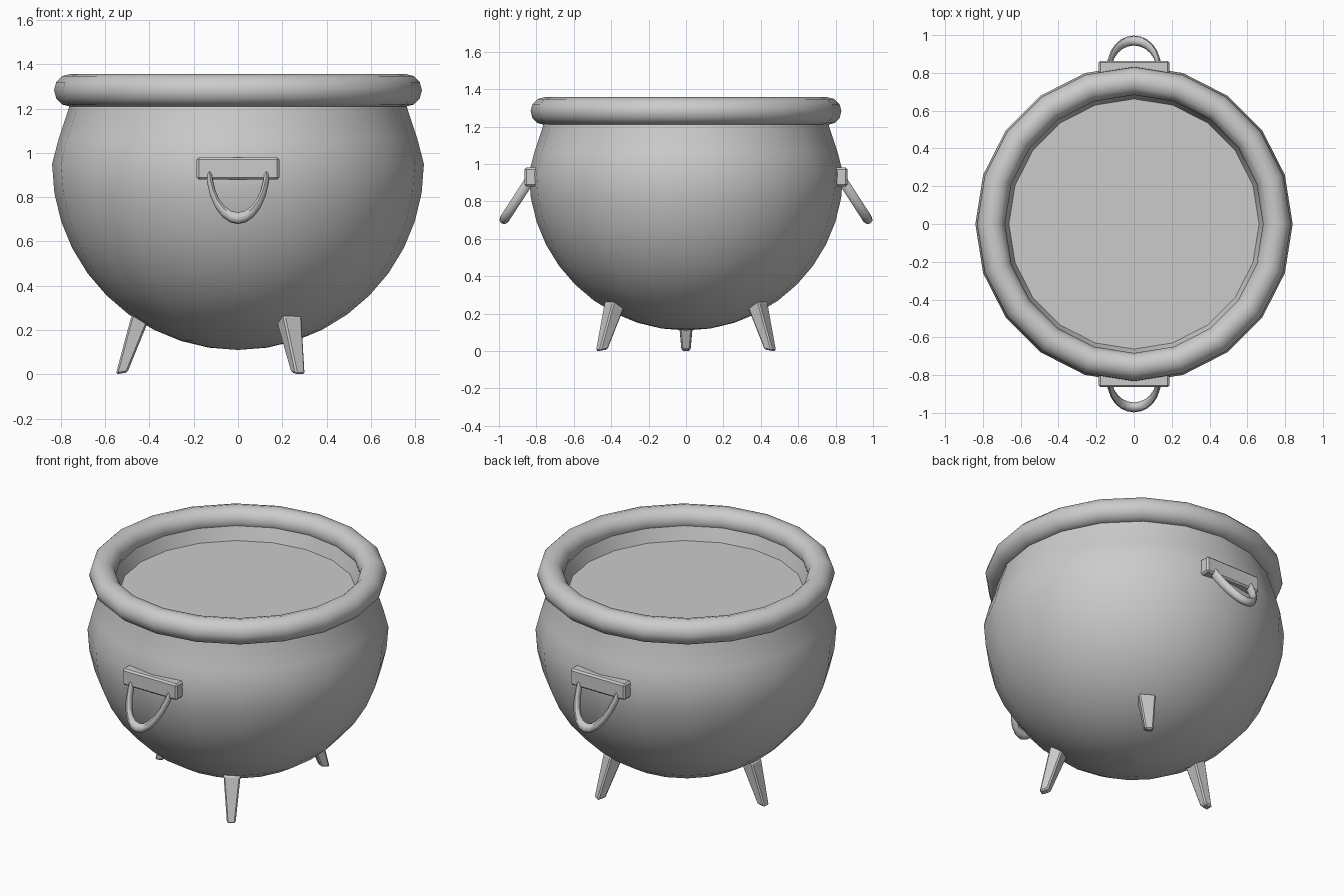
import bpy, bmesh
from math import sin, cos, pi, radians
from mathutils import Vector

if "Cube" in bpy.data.objects:
    bpy.data.objects.remove(bpy.data.objects["Cube"])

SEGS = 20


def make(name, verts, faces, angle=35, bevel=0):
    bm = bmesh.new()
    vs = [bm.verts.new(v) for v in verts]
    for f in faces:
        bm.faces.new([vs[i] for i in f])
    bmesh.ops.remove_doubles(bm, verts=bm.verts, dist=1e-5)
    bmesh.ops.recalc_face_normals(bm, faces=bm.faces)
    if bevel:
        bmesh.ops.bevel(bm, geom=list(bm.edges), offset=bevel, segments=1, affect='EDGES')
    me = bpy.data.meshes.new(name)
    bm.to_mesh(me)
    bm.free()
    me.shade_smooth()
    me.set_sharp_from_angle(angle=radians(angle))
    ob = bpy.data.objects.new(name, me)
    bpy.context.collection.objects.link(ob)
    return ob


def grid_faces(rows, cols, wrap_rows=False):
    """Quads joining rings of points; each ring is closed."""
    last = rows if wrap_rows else rows - 1
    return [(r * cols + c, r * cols + (c + 1) % cols,
             (r + 1) % rows * cols + (c + 1) % cols, (r + 1) % rows * cols + c)
            for r in range(last) for c in range(cols)]


def revolve(name, profile, closed=False):
    verts = [(r * cos(2 * pi * i / SEGS), r * sin(2 * pi * i / SEGS), z)
             for r, z in profile for i in range(SEGS)]
    return make(name, verts, grid_faces(len(profile), SEGS, closed), 40)


# Pot: lower hemisphere, drawn-in neck, inner lip and contents surface
bowl = [(max(0.84 * cos(radians(a)), 0.0005), 0.95 - 0.84 * sin(radians(a)))
        for a in range(90, -1, -9)]
revolve("pot_body", bowl + [(0.81, 1.065), (0.765, 1.2), (0.757, 1.28),
                            (0.69, 1.26), (0.662, 1.18), (0.0005, 1.18)])

# Rolled rim
revolve("rim", [(0.757 + 0.074 * cos(2 * pi * k / 12), 1.283 + 0.074 * sin(2 * pi * k / 12))
                for k in range(12)], closed=True)

BOX = [(0, 1, 2, 3), (4, 5, 6, 7), (0, 1, 5, 4), (1, 2, 6, 5), (2, 3, 7, 6), (3, 0, 4, 7)]


def ring_handle(name, side):
    """Half ring stretched downwards and leaning away from the pot."""
    down = Vector((0, side * sin(radians(33)), -cos(radians(33))))
    out = Vector((0, side * cos(radians(33)), sin(radians(33))))
    start = Vector((0, side * 0.825, 0.93))
    n, m = 12, 8
    verts = []
    for i in range(n + 1):
        t = pi * i / n
        for k in range(m):
            a = 2 * pi * k / m
            s = 1 + 0.105 * cos(a)
            verts.append(start + Vector((0.131 * s * cos(t), 0, 0))
                         + down * (0.268 * s * sin(t)) + out * (0.026 * sin(a)))
    faces = grid_faces(n + 1, m) + [tuple(range(m)), tuple(range(n * m, n * m + m))]
    make(name, verts, faces, 50)


# Handle plates and hanging handles, front and back
for label, side in (("front", -1), ("back", 1)):
    plate = [(x, side * y, z) for z in (0.88, 0.98)
             for x, y in ((-0.187, 0.795), (0.187, 0.795), (0.187, 0.864), (-0.187, 0.864))]
    make(label + "_handle_plate", plate, BOX, 20, bevel=0.01)
    ring_handle(label + "_handle", side)

# Three tapered splayed legs
for label, deg in (("left_leg", 180), ("front_right_leg", -59), ("back_right_leg", 59)):
    a = radians(deg)
    rad, tan = Vector((cos(a), sin(a), 0)), Vector((-sin(a), cos(a), 0))
    verts = [rad * r + tan * t + Vector((0, 0, z))
             for z0, z1, r0, r1, w in ((0.008, 0.0, 0.5, 0.552, 0.024), (0.29, 0.262, 0.385, 0.482, 0.048))
             for r, t, z in ((r0, -w, z0), (r1, -w, z1), (r1, w, z1), (r0, w, z0))]
    make(label, verts, BOX, 20, bevel=0.008)
